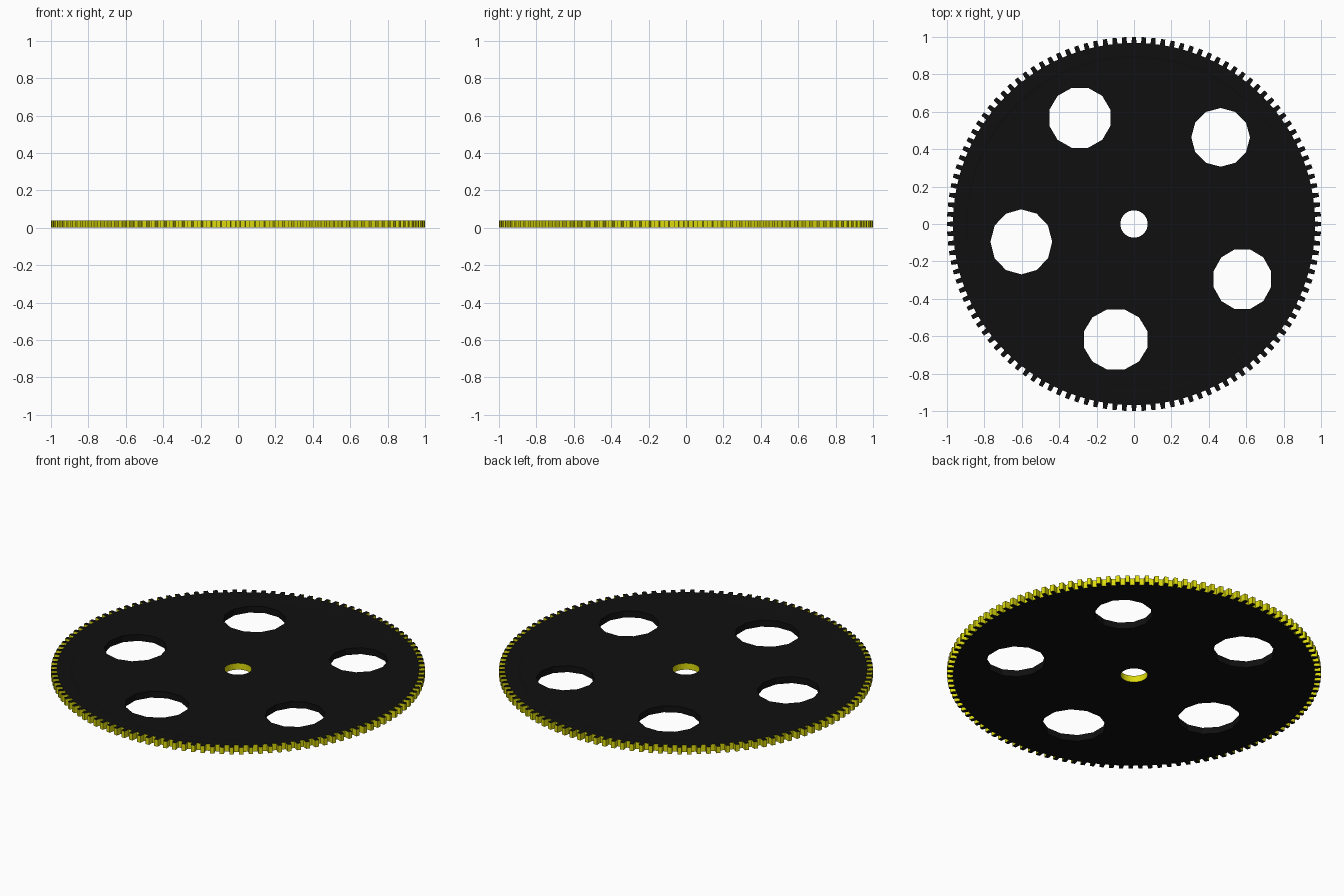
import bpy, bmesh
from math import sin, cos, pi, radians

if "Cube" in bpy.data.objects:
    bpy.data.objects.remove(bpy.data.objects["Cube"])

TEETH, THICK, RECESS = 120, 0.04, 0.002


def material(name, rgb):
    m = bpy.data.materials.new(name)
    m.diffuse_color = (*rgb, 1)
    m.use_nodes = True
    m.node_tree.nodes["Principled BSDF"].inputs["Base Color"].default_value = m.diffuse_color
    return m


def ellipse(cx, cy, rx, ry, n, phase=0.0):
    return [(cx + rx * cos(2 * pi * i / n + phase),
             cy + ry * sin(2 * pi * i / n + phase)) for i in range(n)]


# Outline of the toothed edge
outline = []
for i in range(TEETH):
    a = 2 * pi * i / TEETH
    p = 2 * pi / TEETH
    for r, f in ((0.968, -0.26), (1.0, -0.21), (1.0, 0.21), (0.968, 0.26)):
        outline.append((r * cos(a + f * p), r * sin(a + f * p)))

# Sloped step between rim and web, centre bore, five lightening holes
step_outer = ellipse(0, 0, 0.90, 0.90, 60)
step_inner = ellipse(0, 0, 0.89, 0.89, 60)
bore = ellipse(0, 0, 0.073, 0.073, 32)
holes = []
for k, (dist, rx, ry, phase) in enumerate(((0.655, 0.157, 0.157, 0),
                                           (0.637, 0.169, 0.166, 15),
                                           (0.61, 0.165, 0.174, 0),
                                           (0.625, 0.176, 0.167, 15),
                                           (0.65, 0.159, 0.165, 15))):
    a = radians(45 + 72 * k)
    holes.append(ellipse(dist * cos(a), dist * sin(a), rx, ry, 12, radians(phase)))

bm = bmesh.new()


def loop(points, z):
    vs = [bm.verts.new((x, y, z)) for x, y in points]
    es = [bm.edges.new((vs[i - 1], vs[i])) for i in range(len(vs))]
    return vs, es


def fill(loops, up):
    bmesh.ops.triangle_fill(bm, edges=[e for l in loops for e in l[1]],
                            use_beauty=True, normal=(0, 0, up))


def wall(low, high, mat):
    a, b = low[0], high[0]
    for i in range(len(a)):
        bm.faces.new((a[i - 1], a[i], b[i], b[i - 1])).material_index = mat


# Bottom face
b_out, b_bore = loop(outline, 0), loop(bore, 0)
b_holes = [loop(h, 0) for h in holes]
fill([b_out, b_bore] + b_holes, -1)

# Top rim and slightly sunk web
t_out, t_step = loop(outline, THICK), loop(step_outer, THICK)
web_z = THICK - RECESS
w_step, w_bore = loop(step_inner, web_z), loop(bore, web_z)
w_holes = [loop(h, web_z) for h in holes]
fill([t_out, t_step], 1)
fill([w_step, w_bore] + w_holes, 1)

# Side walls: coloured teeth and bore, black elsewhere
wall(b_out, t_out, 1)
wall(b_bore, w_bore, 1)
wall(w_step, t_step, 0)
for b, t in zip(b_holes, w_holes):
    wall(b, t, 0)
bmesh.ops.recalc_face_normals(bm, faces=bm.faces[:])

mesh = bpy.data.meshes.new("gear_wheel")
bm.to_mesh(mesh)
bm.free()
mesh.materials.append(material("black", (0.005, 0.005, 0.005)))
mesh.materials.append(material("yellow", (0.72, 0.70, 0.004)))
bpy.context.collection.objects.link(bpy.data.objects.new("gear_wheel", mesh))
